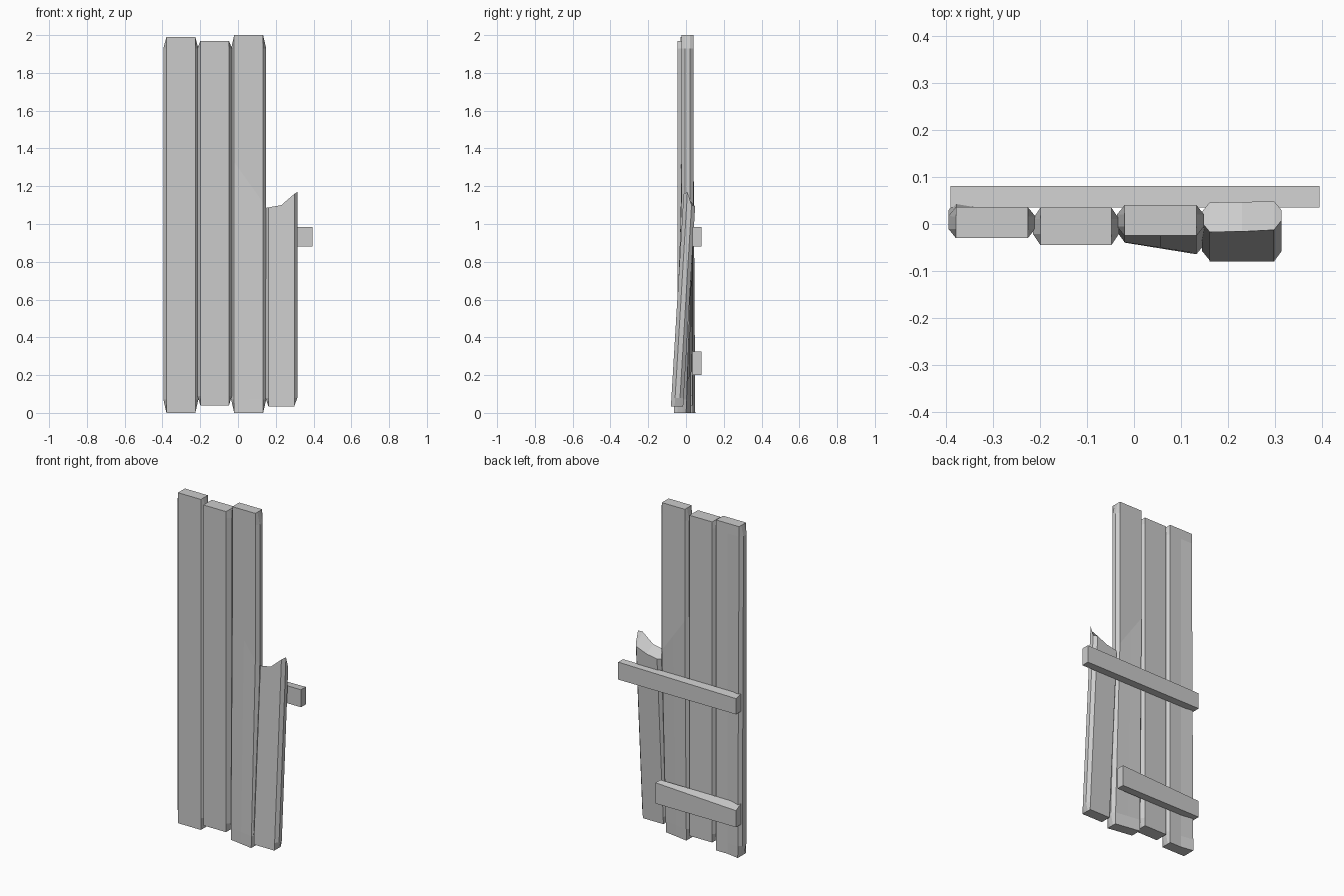
import bpy
import bmesh

cube = bpy.data.objects.get("Cube")
if cube:
    bpy.data.objects.remove(cube, do_unlink=True)

GREY = (0.6, 0.6, 0.6, 1.0)
wood = bpy.data.materials.new("weathered grey wood")
wood.use_nodes = True
wood.diffuse_color = GREY
shader = wood.node_tree.nodes["Principled BSDF"]
shader.inputs["Base Color"].default_value = GREY
shader.inputs["Roughness"].default_value = 0.9


def finish(bm, name):
    bmesh.ops.recalc_face_normals(bm, faces=bm.faces)
    mesh = bpy.data.meshes.new(name)
    bm.to_mesh(mesh)
    bm.free()
    mesh.materials.append(wood)
    obj = bpy.data.objects.new(name, mesh)
    bpy.context.collection.objects.link(obj)


def section(x0, x1, y0, y1, left, right):
    """Board cross-section: flat front and back, chamfered sides."""
    a, b, mid = x0 + 0.016, x1 - 0.016, (x0 + x1) / 2
    h = (y1 - y0) * 0.3
    return [(a, y0), (mid, y0), (b, y0), (right, y0 + h), (right, y1 - h),
            (b, y1), (mid, y1), (a, y1), (left, y1 - h), (left, y0 + h)]


def plank(name, x0, x1, y0, y1, heights, warp, blunt_top=False):
    """Loft sections; each height is a function of (across, is_back)."""
    bm = bmesh.new()
    rings = []
    last = len(heights) - 1
    for i, height in enumerate(heights):
        narrow = i == 0 or (i == last and not blunt_top)
        inset = 0.016 if narrow else 0
        ring = []
        for x, y in section(x0, x1, y0, y1, x0 + inset, x1 - inset):
            across = (x - x0) / (x1 - x0)
            back = y > (y0 + y1) / 2
            z = height(across, back)
            ring.append(bm.verts.new((x, y + warp(across, back, z), z)))
        rings.append(ring)
    for low, high in zip(rings, rings[1:]):
        n = len(low)
        for k in range(n):
            j = (k + 1) % n
            bm.faces.new((low[k], low[j], high[j], high[k]))
    for ring in (rings[0], rings[-1]):
        for quad in ((0, 1, 6, 7), (1, 2, 5, 6), (2, 3, 4, 5), (0, 7, 8, 9)):
            bm.faces.new([ring[q] for q in quad])
    bmesh.ops.remove_doubles(bm, verts=bm.verts, dist=0.0005)
    finish(bm, name)


def level(z):
    return lambda across, back: z


def bend_line(across, back):
    return 1.35 - 0.26 * across


def broken_top(across, back):
    # Splintered end, higher at the front right
    if across < 0.5:
        return (1.05 if back else 1.085) + 0.03 * across
    return (1.03 if back else 1.055) + (0.07 if back else 0.115) * across


def rail(name, x0, x1, y0, y1, z0, z1, drop):
    """Square batten whose rear top edge falls away at the right end."""
    bm = bmesh.new()
    bmesh.ops.create_cube(bm, size=1)
    for v in bm.verts:
        falls = v.co.x < 0 and v.co.y > 0 and v.co.z > 0
        v.co = (x0 if v.co.x < 0 else x1,
                y0 if v.co.y < 0 else y1,
                (z0 if v.co.z < 0 else z1) - (drop if falls else 0))
    finish(bm, name)


# Tall upright boards
plank("right_board", -0.395, -0.21, -0.03, 0.036,
      [level(z) for z in (0, 0.07, 1.93, 1.99)],
      lambda u, back, z: 0.013 * (1 - z / 2) if back and u < 0.3 else 0)
plank("middle_board", -0.215, -0.032, -0.045, 0.035,
      [level(z) for z in (0.04, 0.09, 1.93, 1.97)],
      lambda u, back, z: 0)
plank("left_board", -0.036, 0.149, -0.025, 0.04,
      [level(0), level(0.07), bend_line, level(1.93), level(2)],
      lambda u, back, z: -(0.012 + 0.03 * u)
      * max(0, 1 - z / bend_line(u, back)))

# Short snapped board leaning back
plank("broken_board", 0.145, 0.314, -0.08, -0.015,
      [level(0.035), level(0.08), broken_top],
      lambda u, back, z: 0.066 * (z - 0.035) / 1.1, blunt_top=True)

# Cross rails on the back
rail("upper_rail", -0.39, 0.395, 0.035, 0.081, 0.88, 0.985, 0.01)
rail("lower_rail", -0.39, 0.146, 0.035, 0.081, 0.2, 0.325, 0.025)
